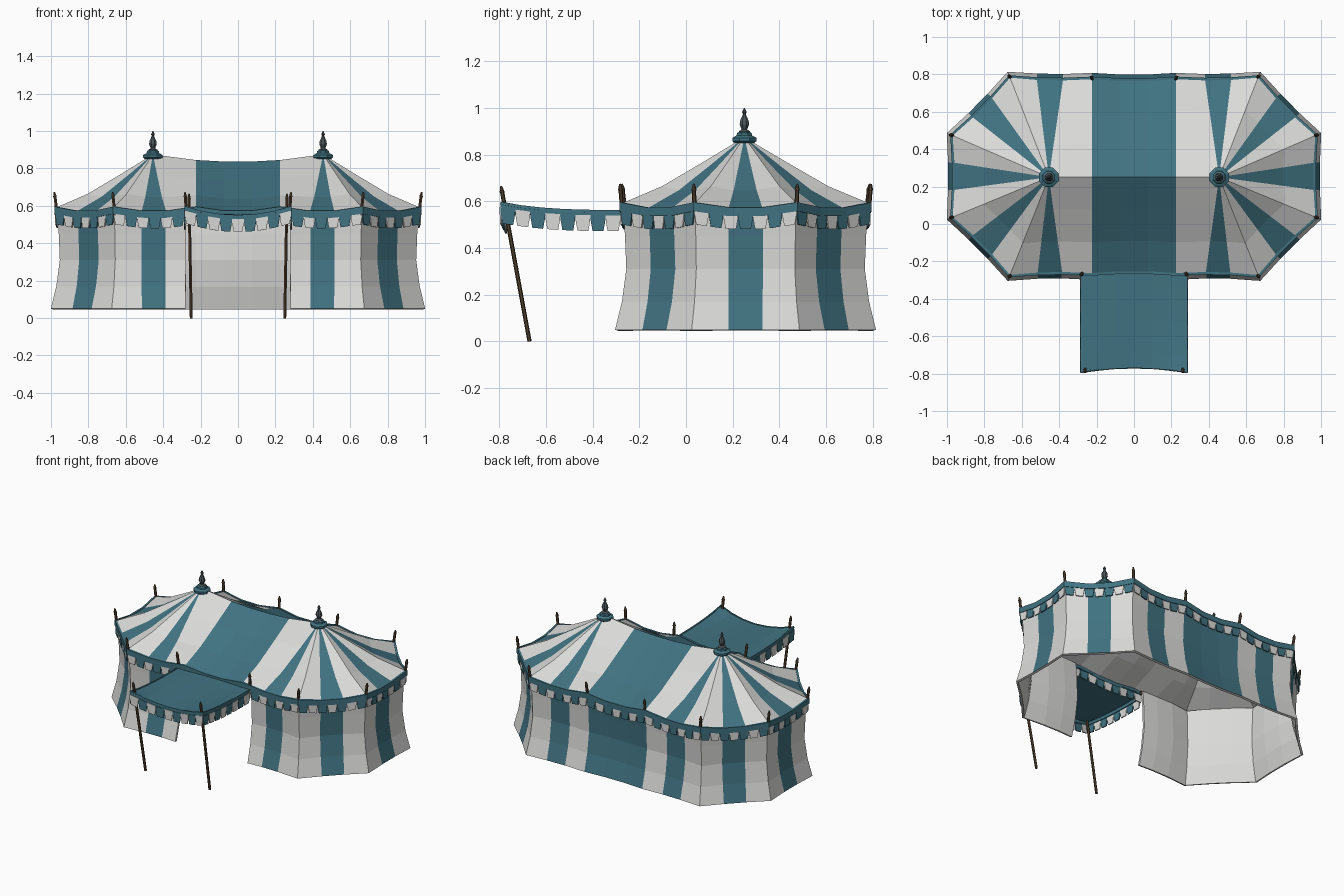
import bpy, math
from mathutils import Vector

if "Cube" in bpy.data.objects:
    bpy.data.objects.remove(bpy.data.objects["Cube"])

def material(name, rgb):
    m = bpy.data.materials.new(name)
    m.diffuse_color = (*rgb, 1)
    m.use_nodes = True
    m.node_tree.nodes["Principled BSDF"].inputs["Base Color"].default_value = m.diffuse_color
    return m

TEAL = material("teal_canvas", (0.052, 0.170, 0.220))
WHITE = material("white_canvas", (0.70, 0.70, 0.69))
WOOD = material("brown_wood", (0.085, 0.055, 0.030))
METAL = material("grey_metal", (0.075, 0.095, 0.105))

def make(name, verts, faces, mats, ids=None, thick=0, inner=0):
    me = bpy.data.meshes.new(name)
    me.from_pydata([tuple(v) for v in verts], [], faces)
    for m in mats:
        me.materials.append(m)
    if ids:
        me.polygons.foreach_set("material_index", ids)
    ob = bpy.data.objects.new(name, me)
    bpy.context.collection.objects.link(ob)
    if thick:
        w = ob.modifiers.new("weld", 'WELD')
        w.merge_threshold = 0.0005
        s = ob.modifiers.new("thickness", 'SOLIDIFY')
        s.thickness, s.offset = thick, -1
        s.material_offset = s.material_offset_rim = inner
    return ob

def loft(name, cols, ids, thick, inner=0, mats=(TEAL, WHITE)):
    """Skin neighbouring columns (each listed bottom to top); ids colours each gap."""
    n = len(cols[0])
    faces, mi = [], []
    for i in range(len(cols) - 1):
        for j in range(n - 1):
            faces.append((i*n + j, (i+1)*n + j, (i+1)*n + j + 1, i*n + j + 1))
            mi.append(ids[i])
    return make(name, [p for c in cols for p in c], faces, mats, mi, thick, inner)

def lathe(name, profile, mat, origin, axis=(0, 0, 1), sides=8):
    """Spin (radius, height) pairs around an axis."""
    q = Vector((0, 0, 1)).rotation_difference(Vector(axis))
    verts = [Vector(origin) + q @ Vector((r*math.cos(a), r*math.sin(a), h))
             for r, h in profile for a in [2*math.pi*(k + .5)/sides for k in range(sides)]]
    faces = [(j*sides + k, j*sides + (k+1) % sides, (j+1)*sides + (k+1) % sides, (j+1)*sides + k)
             for j in range(len(profile) - 1) for k in range(sides)]
    faces += [tuple(range(sides))[::-1], tuple(range(len(verts) - sides, len(verts)))]
    return make(name, verts, faces, [mat])

def rod(name, a, b, r):
    """Wooden rod with a tapered tip."""
    d = Vector(b) - Vector(a)
    L = d.length
    return lathe(name, [(r, 0), (r, L - .03), (r*1.2, L - .025), (r*.4, L)], WOOD, a, d, 6)

def offset(path, d, dz=0):
    """Shift a path outward (right of its direction) by d."""
    out = []
    for i, p in enumerate(path):
        n = Vector((0, 0, 0))
        for u, v in ((i-1, i), (i, i+1)):
            if u >= 0 and v < len(path):
                e = path[v] - path[u]
                n += Vector((e.y, -e.x, 0)).normalized()
        out.append(p + n.normalized()*d + Vector((0, 0, dz)))
    return out

def side(a, b, fr):
    """Sagging eave between two posts, cut at the given fractions."""
    a, b = Vector(a), Vector(b)
    e = (b - a).normalized()
    inward = Vector((-e.y, e.x, 0))
    return [a.lerp(b, t) + (inward*.010 - Vector((0, 0, .024)))*4*t*(1-t) for t in (0, *fr, 1)]

def resample(path, n):
    ls = [0]
    for p, q in zip(path, path[1:]):
        ls.append(ls[-1] + (q - p).length)
    out = []
    for k in range(n + 1):
        s = ls[-1]*k/n
        i = max(j for j in range(len(path) - 1) if ls[j] <= s + 1e-9)
        out.append(path[i].lerp(path[i+1], (s - ls[i])/(ls[i+1] - ls[i])))
    return out

def valance(name, sides):
    """Alternating hanging tabs below each side."""
    verts, faces, ids = [], [], []
    for path in sides:
        n = max(2, round(sum((q - p).length for p, q in zip(path, path[1:]))/.066))
        pts = resample(offset(path, .003), n)
        for p, q in zip(pts, pts[1:]):
            b = len(verts)
            for t, z in ((.14, -.088), (.86, -.088), (.98, -.045), (1, -.02), (0, -.02), (.02, -.045)):
                verts.append(p.lerp(q, t) + Vector((0, 0, z)))
            faces.append(tuple(range(b, b + 6)))
            ids.append(1 - len(ids) % 2)
    make(name, verts, faces, [TEAL, WHITE], ids, .007)

def perimeter(first_x, front_cut):
    """Eave sides counter-clockwise from the front right panel to the front left one."""
    EZ = .59
    c = [(first_x, -.268, EZ), (.665, -.278, EZ), (.975, .035, EZ), (.975, .475, EZ),
         (.665, .788, EZ), (.225, .780, EZ)]
    c += [(-x, y, z) for x, y, z in reversed(c)]
    third = (1/3, 2/3)
    cuts = [front_cut, third, third, third, (.33, .65)]
    cuts = cuts + [third] + [tuple(1 - t for t in reversed(f)) for f in reversed(cuts)]
    sides = [side(a, b, f) for a, b, f in zip(c, c[1:], cuts)]
    ids = [m for k in range(11) for m in ((0, 0, 0) if k == 5 else (1, 0, 1))]
    return c, sides, ids

def chain(sides):
    return [p for s in sides for p in s[:-1]] + [sides[-1][-1]]

# walls: flared at the foot, pinched in the middle, open at the front
corners, wall_sides, wall_ids = perimeter(.28, (.28, .61))
path = chain(wall_sides)
rings = [(.05, .028), (.17, -.004), (.31, -.024), (.45, -.018), (.57, -.010)]
layers = [[Vector((p.x, p.y, z)) for p in offset(path, d)] for z, d in rings]
loft("striped_walls", list(zip(*layers)), wall_ids, .016, 1)

# roof: concave panels rising to two peaks joined by a sagging ridge
c2, roof_sides, roof_ids = perimeter(.225, (.36, .66))
roof_sides.append(side(c2[-1], c2[0], (1/3, 2/3)))
roof_ids = roof_ids + [0, 0, 0]
eave = chain(roof_sides)

def peak(x):
    if abs(x) < .23:
        return Vector((x, .25, .836 + .009*(x/.225)**2))
    return Vector((math.copysign(.455, x), .25, .875))

cols = []
for p in eave:
    t = peak(p.x)
    cols.append([Vector((*p.lerp(t, s).xy, p.z + (t.z - p.z)*f))
                 for s, f in ((0, 0), (.33, .26), (.67, .63), (1, 1))])
loft("striped_roof", cols, roof_ids, .010, 1)

def trim(name, path):
    a, b = offset(path, .008, -.032), offset(path, .008, .006)
    loft(name, list(zip(a, b)), [0]*len(path), .014)

trim("eave_trim", eave)
valance("eave_valance", roof_sides)

# awning: sagging sheet in front of the doorway
def awning_point(u, v):
    return Vector((.285*u, -.255 - v*(.515 + .025*u*u),
                   .560 + .035*v**3*u*u - .012*v*(1 - u*u)))

N = 6
grid = [[awning_point(-1 + 2*i/N, 1 - j/N) for j in range(N + 1)] for i in range(N + 1)]
loft("awning", grid, [0]*N, .008)
edges = [[awning_point(-1, j/N) for j in range(N + 1)],
         [awning_point(-1 + 2*i/N, 1) for i in range(N + 1)],
         [awning_point(1, 1 - j/N) for j in range(N + 1)]]
edges[0][0].y = edges[2][-1].y = -.28
loft("awning_trim", list(zip([p - Vector((0, 0, .03)) for p in chain(edges)],
                             [p + Vector((0, 0, .003)) for p in chain(edges)])),
     [0]*(3*N), .010)
valance("awning_valance", edges)

# stakes at every eave corner
for k, (x, y, z) in enumerate(corners):
    out = Vector((x, y - .25, 0)).normalized()*.012
    base = Vector((x, y, .55)) - out*.8
    rod(f"eave_stake_{k}", base, base + out*1.4 + Vector((0, 0, .125)), .009)

# slanted awning poles and the two peak finials
for s, tag in ((-1, "left"), (1, "right")):
    rod(f"awning_pole_{tag}", (.25*s, -.67, 0), (.262*s, -.792, .665), .009)
    lathe(f"peak_cap_{tag}", [(.045, .850), (.056, .858), (.056, .872), (.036, .882),
                              (.034, .892), (.022, .900)], TEAL, (.455*s, .25, 0))
    lathe(f"peak_finial_{tag}", [(.026, .890), (.026, .900), (.013, .908), (.022, .930),
                                 (.020, .945), (.009, .968), (.006, .974), (.011, .982),
                                 (.002, 1.0)], METAL, (.455*s, .25, 0))
